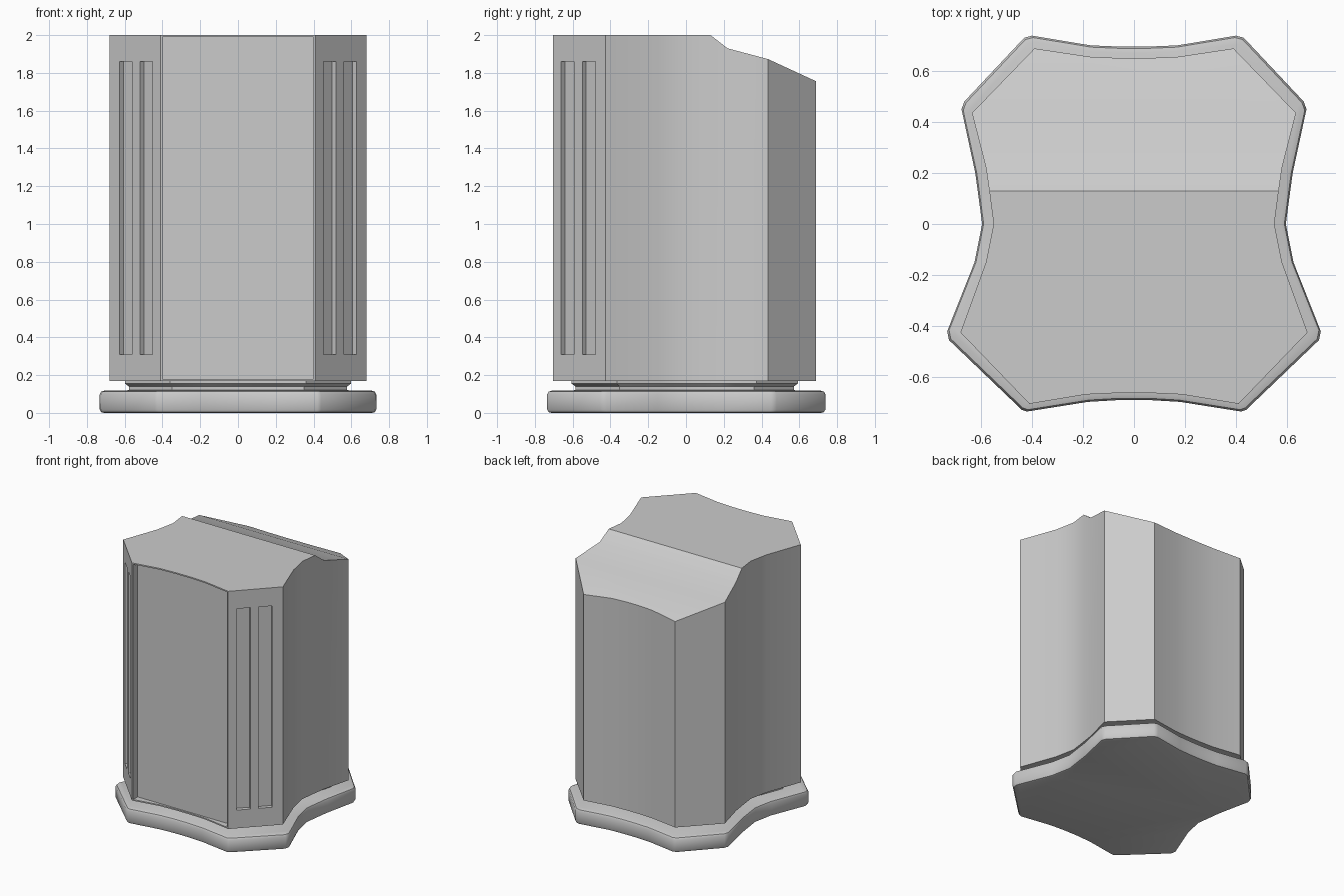
import bpy, bmesh, math
from mathutils import Vector, Matrix

if "Cube" in bpy.data.objects:
    bpy.data.objects.remove(bpy.data.objects["Cube"])


def ring(half):
    """Close a right-hand half outline (front to back) by mirroring it in x."""
    return half + [(-x, y) for x, y in reversed(half)]


def finish(name, bm, angle=30):
    bmesh.ops.recalc_face_normals(bm, faces=bm.faces)
    me = bpy.data.meshes.new(name)
    bm.to_mesh(me)
    bm.free()
    ob = bpy.data.objects.new(name, me)
    bpy.context.collection.objects.link(ob)
    bpy.ops.object.select_all(action='DESELECT')
    ob.select_set(True)
    bpy.context.view_layer.objects.active = ob
    if angle:
        bpy.ops.object.shade_smooth_by_angle(angle=math.radians(angle))
    return ob


def bridge(bm, a, b):
    n = len(a)
    for i in range(n):
        j = (i + 1) % n
        bm.faces.new((a[i], a[j], b[j], b[i]))


def loft(name, half, profile):
    """Stack scaled copies of an outline; profile = (scale x, scale y, z)."""
    bm = bmesh.new()
    rows = [[bm.verts.new((x * sx, y * sy, z)) for x, y in ring(half)]
            for sx, sy, z in profile]
    for a, b in zip(rows, rows[1:]):
        bridge(bm, a, b)
    bm.faces.new(rows[0])
    bm.faces.new(rows[-1])
    return finish(name, bm, 40)


def top_z(y):
    """Height of the top: level at the front, stepping down to the back."""
    pts = [(-1, 2), (.13, 2), (.22, 1.93), (.43, 1.875), (.69, 1.755)]
    for (y0, z0), (y1, z1) in zip(pts, pts[1:]):
        if y <= y1:
            return z0 + (z1 - z0) * (y - y0) / (y1 - y0)
    return pts[-1][1]


BODY = [(.06, -.662), (.19, -.668), (.41, -.705), (.68, -.425), (.58, -.15),
        (.55, 0), (.567, .13), (.58, .22), (.635, .435), (.39, .688),
        (.17, .655), (.05, .65)]
BASE = [(.06, -.69), (.18, -.697), (.42, -.735), (.44, -.728), (.725, -.455),
        (.732, -.42), (.625, -.15), (.595, 0), (.622, .2), (.676, .45),
        (.665, .48), (.43, .73), (.40, .738), (.17, .70), (.05, .695)]

# Base slab with rounded edges, and the recessed neck above it
loft("base", BASE, [(.97, .97, 0), (.99, .99, .004), (1, 1, .018), (1, 1, .098),
                    (.99, .99, .112), (.965, .965, .118)])
loft("neck", BODY, [(.88, .86, .115), (.85, .83, .122), (.85, .83, .14),
                    (.88, .86, .155), (.88, .86, .172)])

# Main body
bm = bmesh.new()
low = [bm.verts.new((x, y, .17)) for x, y in ring(BODY)]
high = [bm.verts.new((x, y, top_z(y))) for x, y in ring(BODY)]
bridge(bm, low, high)
bm.faces.new(low)
n = len(high)
for i in range(3, 8):
    bm.faces.new((high[i], high[i + 1], high[n - 2 - i], high[n - 1 - i]))
bm.faces.new(high[:4] + high[n - 4:])
bm.faces.new(high[8:n - 8])
body = finish("body", bm, 0)

# Cutters: front panel recess and two flutes on each front corner
bm = bmesh.new()


def cut_box(center, size, angle=0):
    m = (Matrix.Translation(center) @ Matrix.Rotation(angle, 4, 'Z')
         @ Matrix.Diagonal((*size, 1)))
    bmesh.ops.create_cube(bm, size=1, matrix=m)


cut_box((0, -.80, 1.085), (.80, .30, 1.81))
a, b = Vector((.41, -.705, 0)), Vector((.68, -.425, 0))
d = (b - a).normalized()
normal = Vector((d.y, -d.x, 0))
for t in (.28, .68):
    p = a.lerp(b, t) + normal * .02
    ang = math.atan2(d.y, d.x)
    cut_box((p.x, p.y, 1.085), (.096, .10, 1.55), ang)
    cut_box((-p.x, p.y, 1.085), (.096, .10, 1.55), -ang)
cutter = finish("recess_cutter", bm, 0)
cutter.hide_render = True

mod = body.modifiers.new("recesses", 'BOOLEAN')
mod.operation = 'DIFFERENCE'
mod.solver = 'EXACT'
mod.object = cutter
bpy.ops.object.select_all(action='DESELECT')
body.select_set(True)
bpy.context.view_layer.objects.active = body
bpy.ops.object.modifier_apply(modifier=mod.name)
bpy.data.objects.remove(cutter)
bpy.ops.object.shade_smooth_by_angle(angle=math.radians(35))
